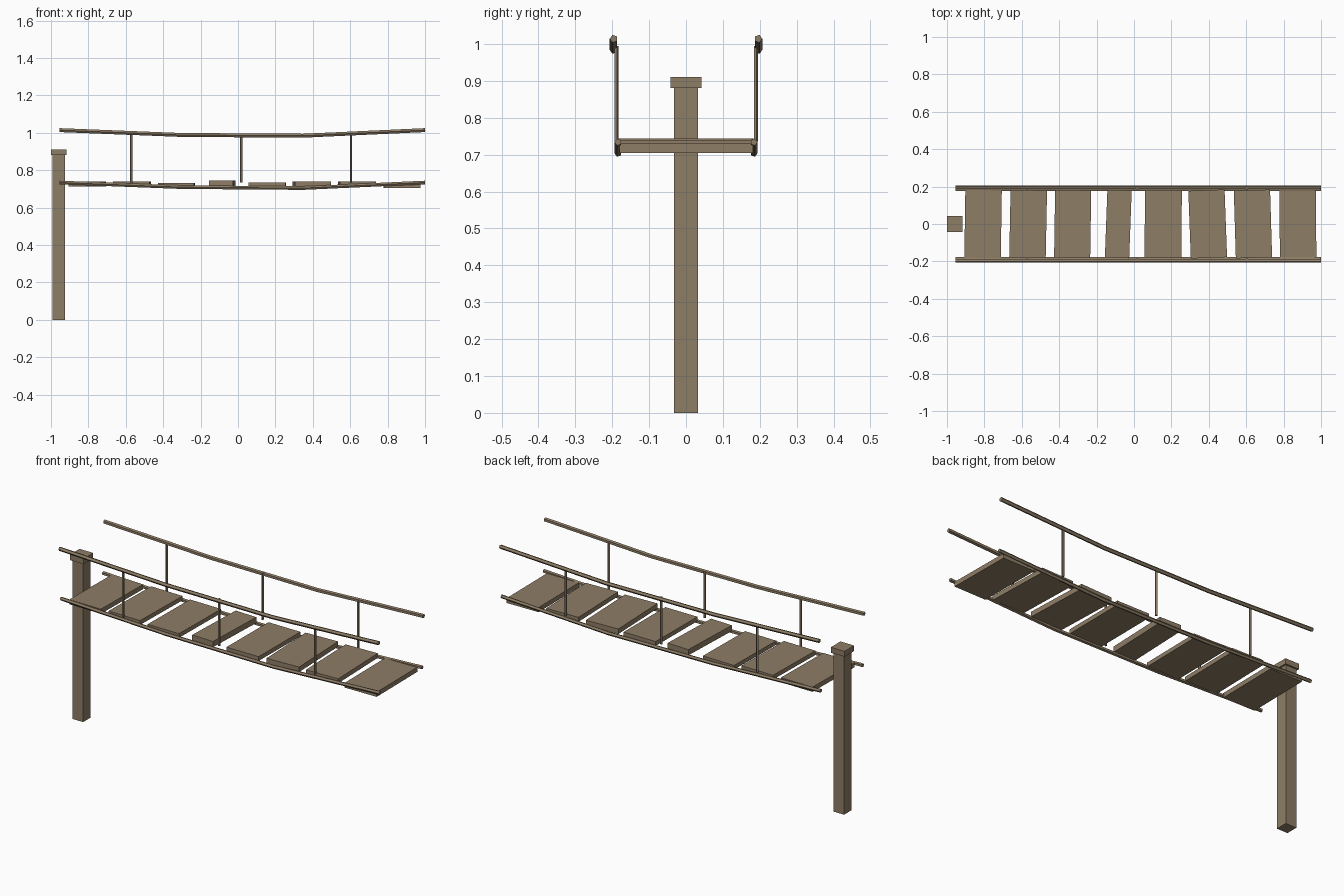
import bpy, bmesh, math

if "Cube" in bpy.data.objects:
    bpy.data.objects.remove(bpy.data.objects["Cube"])

wood = bpy.data.materials.new("weathered brown wood")
wood.diffuse_color = (0.27, 0.205, 0.132, 1)
wood.use_nodes = True
wood.node_tree.nodes["Principled BSDF"].inputs["Base Color"].default_value = wood.diffuse_color


def finish(name, bm):
    bmesh.ops.recalc_face_normals(bm, faces=bm.faces)
    me = bpy.data.meshes.new(name)
    bm.to_mesh(me)
    bm.free()
    ob = bpy.data.objects.new(name, me)
    me.materials.append(wood)
    bpy.context.collection.objects.link(ob)
    return ob


def box(name, center, size, yaw=0.0):
    bm = bmesh.new()
    bmesh.ops.create_cube(bm, size=1)
    bmesh.ops.scale(bm, vec=size, verts=bm.verts)
    ob = finish(name, bm)
    ob.location = center
    ob.rotation_euler.z = yaw
    return ob


def rope(name, y, path, r, sides=5):
    # faceted tube along x, one ring per path point
    bm = bmesh.new()
    rings = []
    for x, z in path:
        rings.append([bm.verts.new((x,
                                    y + math.copysign(1, y) * r * math.cos(2 * math.pi * i / sides),
                                    z + r * math.sin(2 * math.pi * i / sides)))
                      for i in range(sides)])
    for a, b in zip(rings, rings[1:]):
        for i in range(sides):
            j = (i + 1) % sides
            bm.faces.new((a[i], a[j], b[j], b[i]))
    bm.faces.new(rings[0])
    bm.faces.new(rings[-1])
    return finish(name, bm)


def hanger(name, x, y, z0, z1, r, sides=5):
    bm = bmesh.new()
    bmesh.ops.create_cone(bm, cap_ends=True, segments=sides,
                          radius1=r, radius2=r, depth=z1 - z0)
    ob = finish(name, bm)
    ob.location = (x, y, (z0 + z1) / 2)
    return ob


# end post with cap
box("post", (-0.958, 0, 0.44), (0.066, 0.066, 0.88))
box("post_cap", (-0.958, 0, 0.895), (0.084, 0.084, 0.03))

# planks: x centre, width, bottom z, top z, yaw
planks = [(-0.807, 0.195, 0.713, 0.739, -0.015),
          (-0.566, 0.195, 0.716, 0.740, -0.020),
          (-0.328, 0.193, 0.708, 0.731, -0.015),
          (-0.084, 0.130, 0.712, 0.744, -0.037),
          (0.156, 0.197, 0.710, 0.734, -0.008),
          (0.394, 0.194, 0.712, 0.740, 0.037),
          (0.636, 0.194, 0.715, 0.740, 0.030),
          (0.876, 0.195, 0.704, 0.730, 0.010)]
for n, (x, w, z0, z1, yaw) in enumerate(planks, 1):
    box(f"plank_{n}", (x, 0, (z0 + z1) / 2), (w, 0.362, z1 - z0), yaw)

# ropes and hangers on both sides
for side, s in (("front", -1), ("back", 1)):
    rope(f"{side}_hand_rope", s * 0.196,
         [(-0.955, 1.014), (-0.303, 0.988), (0.348, 0.984), (1.0, 1.014)], 0.011)
    rope(f"{side}_deck_rope", s * 0.184,
         [(-0.955, 0.734), (-0.303, 0.709), (0.348, 0.704), (1.0, 0.734)], 0.010)
    for n, x in enumerate((-0.57, 0.018, 0.604), 1):
        hanger(f"{side}_hanger_{n}", x, s * 0.189, 0.735, 0.995, 0.0065)
